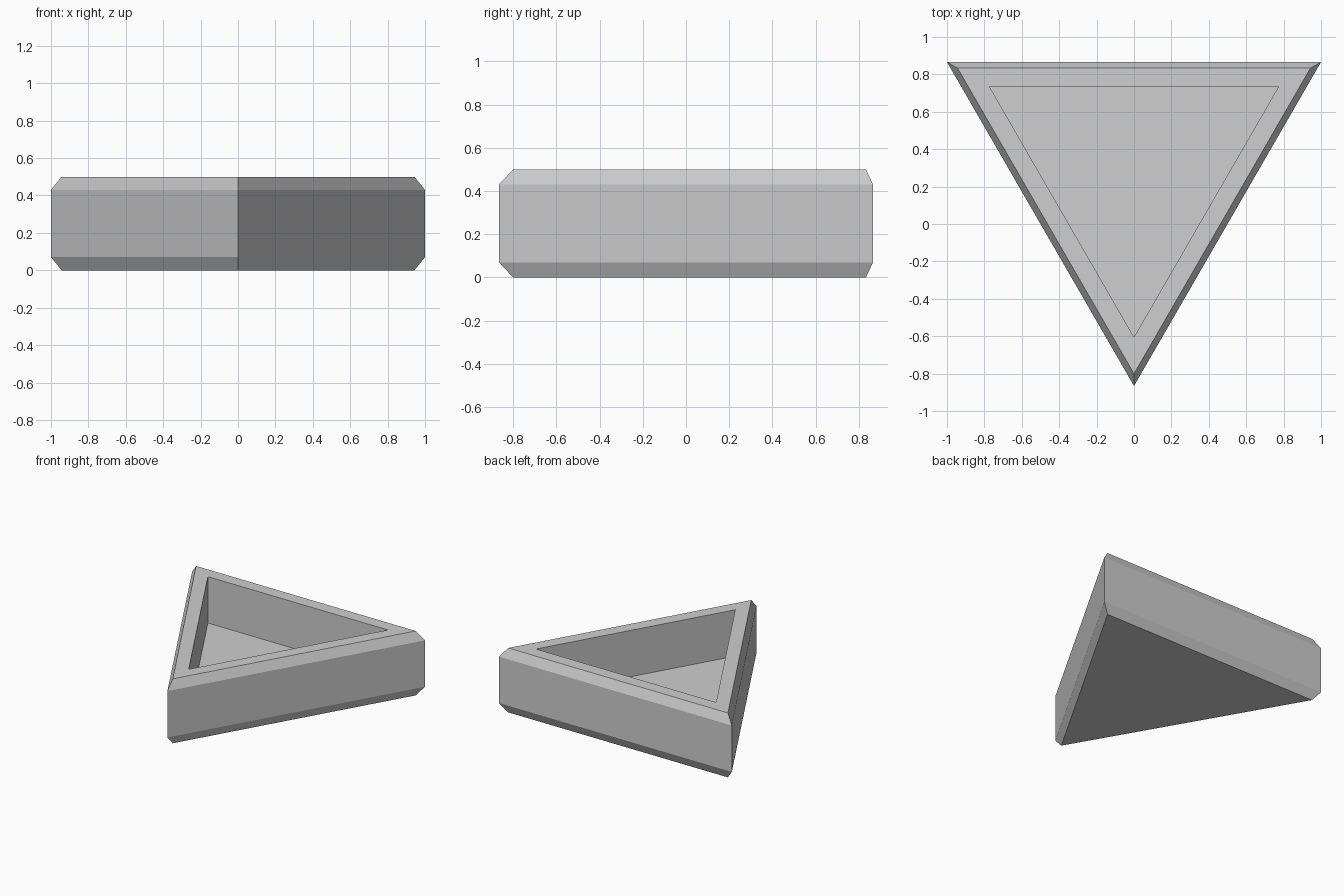
import bpy
import bmesh
from math import sin, cos, pi, sqrt

cube = bpy.data.objects.get("Cube")
if cube:
    bpy.data.objects.remove(cube, do_unlink=True)

# Material
GREY = (0.62, 0.62, 0.62, 1.0)
grey = bpy.data.materials.new("plain grey")
grey.use_nodes = True
grey.diffuse_color = GREY
grey.node_tree.nodes["Principled BSDF"].inputs["Base Color"].default_value = GREY

# Triangle proportions: corner radius is measured from the centroid
OUTER = 2 / sqrt(3)
CHAMFERED = 1.089
INNER = 0.893
CENTRE_Y = OUTER / 4

# Section from the underside, up the outside, over the rim, down to the floor
section = [(CHAMFERED, 0.0), (OUTER, 0.07), (OUTER, 0.43),
           (CHAMFERED, 0.5), (INNER, 0.5), (INNER, 0.14)]


def triangle_ring(bm, radius, z):
    """Three corners, one pointing to the front."""
    angles = [-pi / 2 + i * 2 * pi / 3 for i in range(3)]
    return [bm.verts.new((radius * cos(a), CENTRE_Y + radius * sin(a), z))
            for a in angles]


# Triangular tray: stacked rings bridged into walls, closed by base and floor
bm = bmesh.new()
rings = [triangle_ring(bm, r, z) for r, z in section]
for low, high in zip(rings, rings[1:]):
    for i in range(3):
        j = (i + 1) % 3
        bm.faces.new((low[i], low[j], high[j], high[i]))
bm.faces.new(rings[0][::-1])
bm.faces.new(rings[-1])
bmesh.ops.recalc_face_normals(bm, faces=bm.faces)

mesh = bpy.data.meshes.new("triangular_tray")
bm.to_mesh(mesh)
bm.free()
mesh.materials.append(grey)
tray = bpy.data.objects.new("triangular_tray", mesh)
bpy.context.collection.objects.link(tray)
